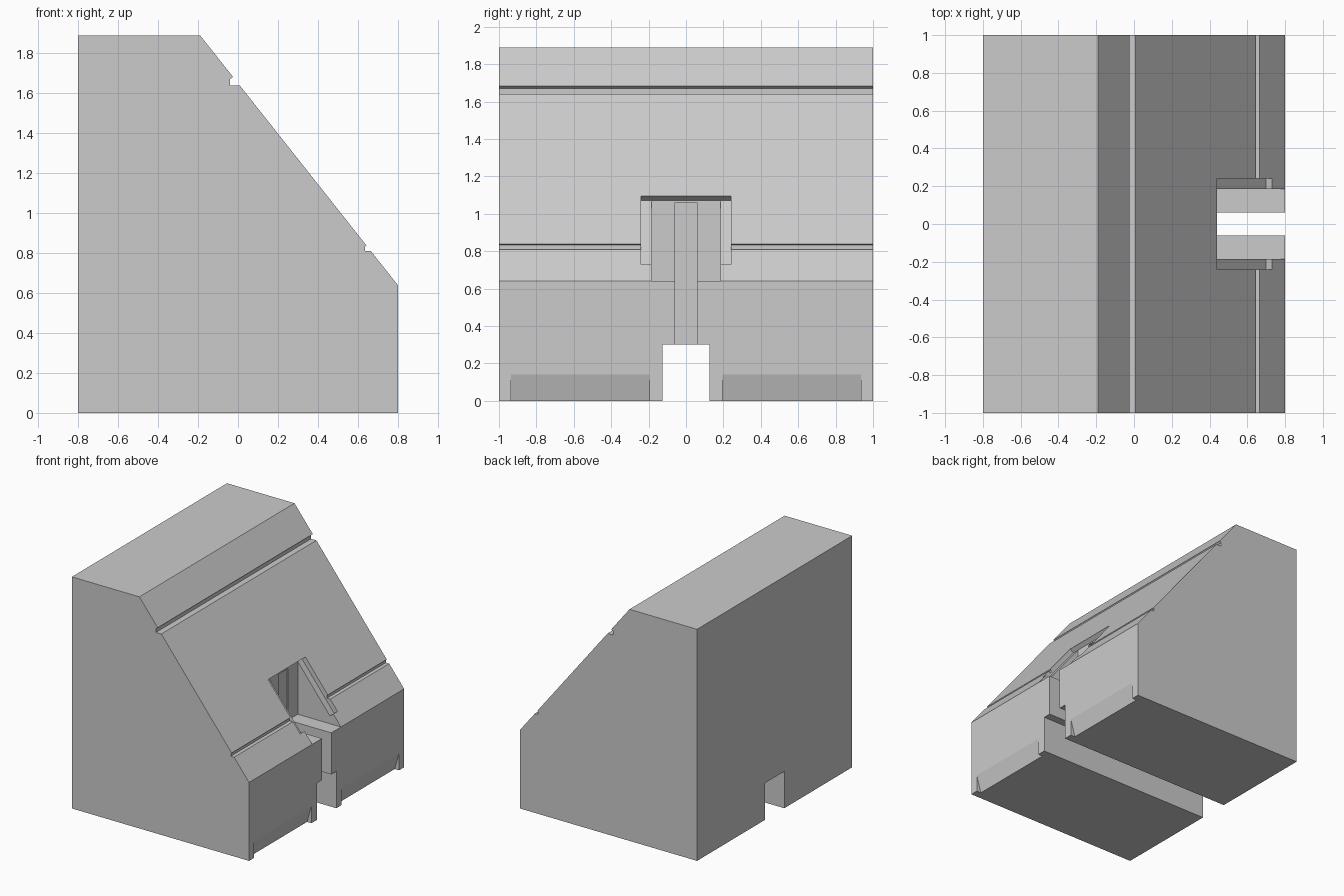
import bpy, bmesh

if "Cube" in bpy.data.objects:
    bpy.data.objects.remove(bpy.data.objects["Cube"])


def prism(name, profile, y0, y1):
    """Extrude an (x, z) profile from y0 to y1."""
    bm = bmesh.new()
    face = bm.faces.new([bm.verts.new((x, y0, z)) for x, z in profile])
    ext = bmesh.ops.extrude_face_region(bm, geom=[face])
    verts = [v for v in ext["geom"] if isinstance(v, bmesh.types.BMVert)]
    bmesh.ops.translate(bm, vec=(0, y1 - y0, 0), verts=verts)
    bmesh.ops.recalc_face_normals(bm, faces=bm.faces)
    mesh = bpy.data.meshes.new(name)
    bm.to_mesh(mesh)
    bm.free()
    ob = bpy.data.objects.new(name, mesh)
    bpy.context.collection.objects.link(ob)
    return ob


def cut(target, name, profile, y0, y1):
    """Subtract a prism from the target and discard the cutter."""
    cutter = prism(name, profile, y0, y1)
    cutter.hide_render = True
    mod = target.modifiers.new(name, "BOOLEAN")
    mod.operation = "DIFFERENCE"
    mod.solver = "EXACT"
    mod.object = cutter
    bpy.context.view_layer.objects.active = target
    bpy.ops.object.modifier_apply(modifier=mod.name)
    bpy.data.objects.remove(cutter, do_unlink=True)


# Main body: sloped front with two horizontal grooves
block = prism("sloped_block", [
    (-0.8, 0), (0.8, 0), (0.8, 0.64),
    (0.665, 0.81), (0.635, 0.81), (0.635, 0.832), (0.643, 0.838),
    (0.008, 1.64), (-0.04, 1.64), (-0.04, 1.67), (-0.025, 1.682),
    (-0.19, 1.89), (-0.8, 1.89)], -1, 1)

# Channel running along the underside
cut(block, "bottom_channel", [(-1, -0.1), (1, -0.1), (1, 0.3), (-1, 0.3)],
    -0.125, 0.125)

# Shallow recess set square to the slope
cut(block, "slope_recess", [
    (0.41, 1.07), (0.70, 0.704), (0.81, 0.791), (0.52, 1.157)], -0.24, 0.24)

# Deeper pocket with a flat floor
cut(block, "pocket", [
    (0.41, 0.64), (0.9, 0.64), (0.9, 0.7), (0.5, 1.141), (0.41, 1.07)],
    -0.185, 0.185)

# Narrow vertical slot joining pocket and channel
cut(block, "slot", [(0.40, 0.25), (0.9, 0.25), (0.9, 1.06), (0.40, 1.06)],
    -0.06, 0.06)

# Tapered notches along the lower front edge
for side in (-1, 1):
    ys = sorted((side * 0.195, side * 0.935))
    cut(block, "toe_notch", [
        (0.757, -0.01), (0.9, -0.01), (0.9, 0.14), (0.8, 0.14)], *ys)
